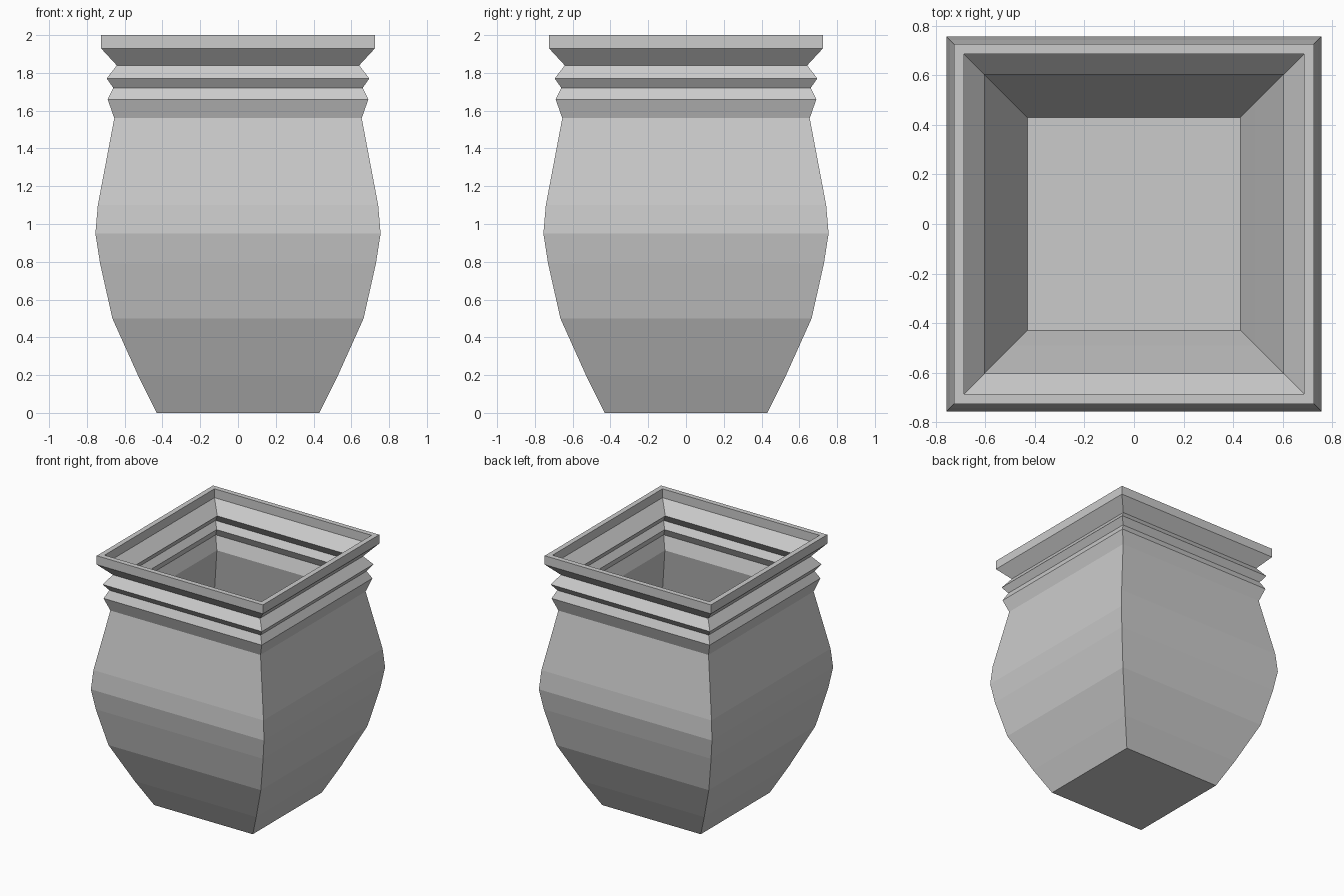
import bpy, bmesh

if "Cube" in bpy.data.objects:
    bpy.data.objects.remove(bpy.data.objects["Cube"])

# Outer profile: (half width, height) from foot to rim
outer = [(0.43, 0), (0.53, 0.2), (0.665, 0.5), (0.73, 0.79), (0.755, 0.95),
         (0.742, 1.10), (0.655, 1.56), (0.69, 1.66), (0.66, 1.72),
         (0.695, 1.77), (0.642, 1.84), (0.725, 1.93), (0.725, 2.0)]

# Inner profile follows the outer one, inset by the wall thickness
wall = 0.04
inner = [(w - wall, z) for w, z in reversed(outer[1:])] + [(0.43, 0.06)]


def square_ring(bm, w, z):
    return [bm.verts.new((sx * w, sy * w, z))
            for sx, sy in ((-1, -1), (1, -1), (1, 1), (-1, 1))]


# Square pot: stacked square rings, up the outside and down the inside
bm = bmesh.new()
rings = [square_ring(bm, w, z) for w, z in outer + inner]
for a, b in zip(rings, rings[1:]):
    for i in range(4):
        j = (i + 1) % 4
        bm.faces.new((a[i], a[j], b[j], b[i]))

# Underside and inner floor
bm.faces.new(rings[0][::-1])
bm.faces.new(rings[-1])
bmesh.ops.recalc_face_normals(bm, faces=bm.faces)

mesh = bpy.data.meshes.new("square_pot")
bm.to_mesh(mesh)
bm.free()
pot = bpy.data.objects.new("square_pot", mesh)
bpy.context.collection.objects.link(pot)
